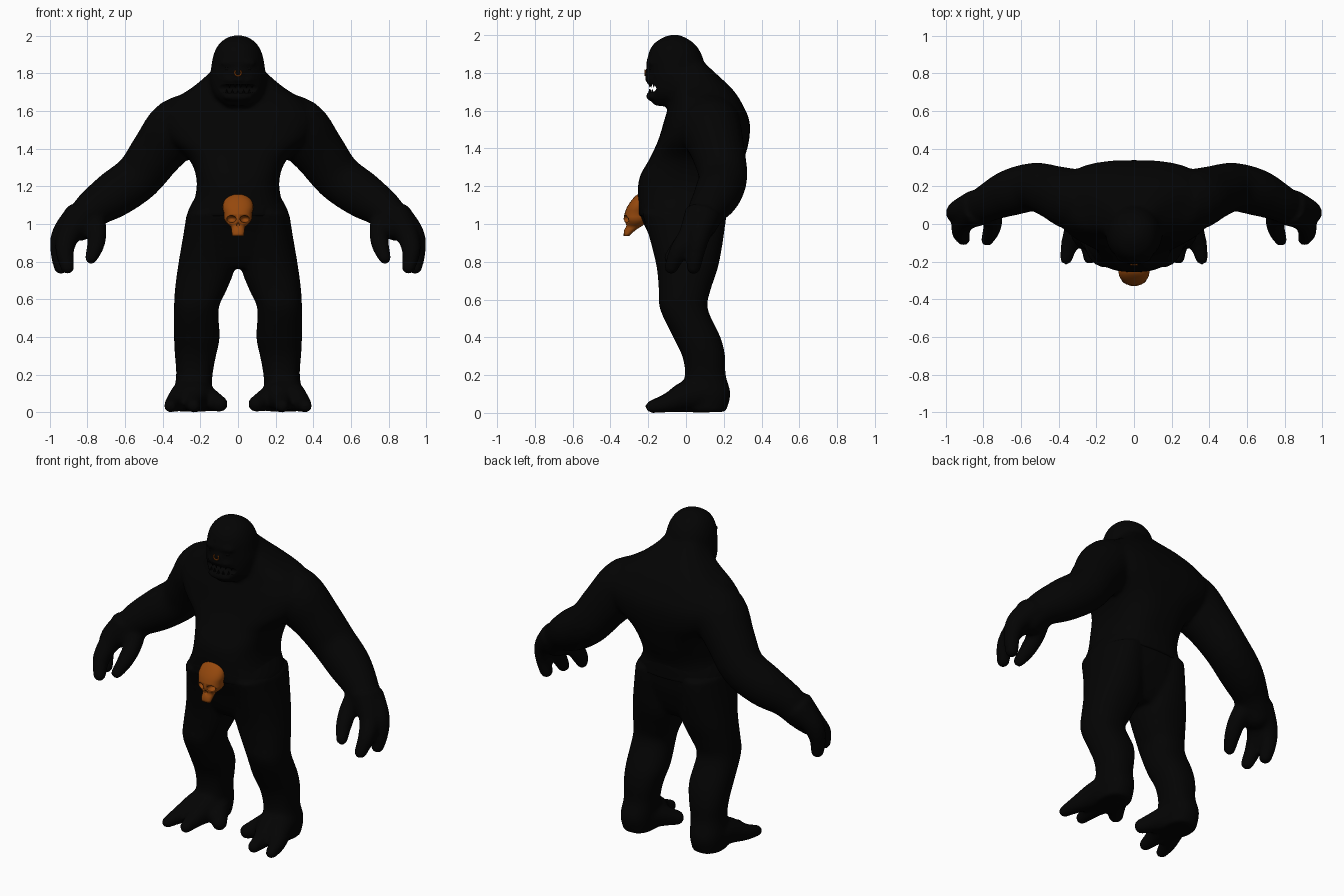
import bpy, bmesh, math
from mathutils import Vector, Matrix

if "Cube" in bpy.data.objects:
    bpy.data.objects.remove(bpy.data.objects["Cube"])


def material(name, rgb):
    m = bpy.data.materials.new(name)
    m.diffuse_color = (*rgb, 1)
    m.use_nodes = True
    m.node_tree.nodes["Principled BSDF"].inputs["Base Color"].default_value = m.diffuse_color
    return m


BLACK = material("black_hide", (0.001, 0.001, 0.001))
ORANGE = material("burnt_orange", (0.30, 0.065, 0.004))


def finish(bm, name, mat):
    bmesh.ops.recalc_face_normals(bm, faces=bm.faces)
    me = bpy.data.meshes.new(name)
    bm.to_mesh(me)
    bm.free()
    for p in me.polygons:
        p.use_smooth = True
    ob = bpy.data.objects.new(name, me)
    bpy.context.collection.objects.link(ob)
    me.materials.append(mat)
    return ob


def resample(rows, k=4):
    # smooth curve through rows of numbers
    out = []
    for i in range(len(rows) - 1):
        a, b, c, d = (rows[max(0, min(len(rows) - 1, j))] for j in (i - 1, i, i + 1, i + 2))
        for s in range(k):
            t = s / k
            out.append([q + 0.5 * t * (r - p + t * (2*p - 5*q + 4*r - w + t * (3*(q - r) + w - p)))
                        for p, q, r, w in zip(a, b, c, d)])
    return out + [list(rows[-1])]


def skin(bm, rings):
    vs = [[bm.verts.new(p) for p in r] for r in rings]
    n = len(vs[0])
    for a, b in zip(vs, vs[1:]):
        for i in range(n):
            bm.faces.new((a[i], a[(i + 1) % n], b[(i + 1) % n], b[i]))
    bm.faces.new(vs[0])
    bm.faces.new(vs[-1])


def loft(bm, rows, side=1, n=32, power=2.3, k=4):
    # rows: z, x_min, x_max, y_front, y_back
    rings = []
    for z, x0, x1, yf, yb in resample(rows, k):
        ring = []
        for i in range(n):
            c, s = math.cos(math.tau * i / n), math.sin(math.tau * i / n)
            u = math.copysign(abs(c) ** (2 / power), c)
            v = math.copysign(abs(s) ** (2 / power), s)
            ring.append((side * ((x0 + x1) / 2 + u * (x1 - x0) / 2),
                         (yf + yb) / 2 + v * (yb - yf) / 2, z))
        rings.append(ring)
    skin(bm, rings)


def ball(bm, c, r):
    bmesh.ops.create_uvsphere(bm, u_segments=24, v_segments=14, radius=1,
                              matrix=Matrix.Translation(c) @ Matrix.Diagonal((*r, 1)))


def limb(bm, rows, side=1, n=20):
    # rows: x, y, z, radius, with a rounded tip
    pts = resample(rows)
    rings = []
    for i, (x, y, z, r) in enumerate(pts):
        d = Vector(pts[min(i + 1, len(pts) - 1)][:3]) - Vector(pts[max(i - 1, 0)][:3])
        q = d.to_track_quat('Z', 'Y')
        ring = []
        for j in range(n):
            t = math.tau * j / n
            p = Vector((x, y, z)) + q @ Vector((r * math.cos(t), r * math.sin(t), 0))
            ring.append((side * p.x, p.y, p.z))
        rings.append(ring)
    skin(bm, rings)
    x, y, z, r = rows[-1]
    ball(bm, (side * x, y, z), (r, r, r))


def sym(rows):
    return [(z, -w, w, f, b) for z, w, f, b in rows]


def cut(ob, cutter):
    cutter.hide_render = True
    cutter.hide_set(True)
    m = ob.modifiers.new("cut", 'BOOLEAN')
    m.operation = 'DIFFERENCE'
    m.solver = 'EXACT'
    m.object = cutter


bm = bmesh.new()
# torso with hunched back
loft(bm, sym([(.765, .10, -.11, .11), (.82, .20, -.15, .15), (.95, .262, -.2, .198), (1.05, .262, -.245, .215),
              (1.15, .226, -.256, .23), (1.25, .222, -.245, .275), (1.35, .265, -.19, .31),
              (1.45, .38, -.145, .335), (1.55, .415, -.115, .335), (1.65, .355, -.085, .29),
              (1.72, .25, -.08, .24), (1.80, .155, -.08, .155), (1.87, .10, -.08, .08)]), power=2.65)
# head
loft(bm, sym([(1.625, .06, -.165, -.04), (1.68, .125, -.195, .05), (1.76, .15, -.2, .1),
              (1.83, .143, -.205, .1), (1.90, .13, -.2, .082), (1.955, .102, -.17, .045),
              (1.988, .06, -.12, -.005), (2.002, .02, -.08, -.04)]), power=2.1)
# face: brow, nose, lips
ball(bm, (0, -.185, 1.855), (.10, .028, .02))
ball(bm, (0, -.2, 1.80), (.035, .02, .022))
ball(bm, (0, -.18, 1.765), (.085, .038, .02))
ball(bm, (0, -.175, 1.675), (.085, .04, .024))
for s in (-1, 1):
    # leg
    loft(bm, [(1.06, .02, .272, -.235, .212), (.95, .02, .289, -.2, .202), (.78, .015, .318, -.157, .172),
              (.65, .06, .335, -.144, .13), (.55, .103, .34, -.138, .115), (.40, .097, .34, -.068, .183),
              (.30, .117, .335, -.02, .207), (.20, .135, .328, -.005, .21), (.10, .14, .34, -.03, .236),
              (.005, .15, .33, 0, .21)], s)
    # foot with three toes
    limb(bm, [(.24, .11, .1, .1), (.285, .0, .085, .08), (.338, -.1, .05, .05), (.36, -.183, .033, .034)], s)
    limb(bm, [(.23, .11, .1, .1), (.225, .0, .085, .085), (.235, -.09, .055, .055), (.235, -.178, .034, .036)], s)
    limb(bm, [(.21, .09, .09, .085), (.145, .01, .065, .06), (.097, -.045, .045, .044)], s)
    # shoulder and arm
    limb(bm, [(.20, .12, 1.53, .165), (.32, .13, 1.505, .165), (.43, .17, 1.38, .142), (.53, .196, 1.25, .13),
              (.66, .165, 1.155, .124), (.77, .115, 1.08, .102), (.84, .075, 1.0, .09)], s)
    # thumb and two fingers
    limb(bm, [(.79, .1, 1.05, .08), (.75, .03, .96, .054), (.758, -.035, .88, .046), (.78, -.085, .82, .034)], s)
    limb(bm, [(.83, .08, 1.05, .09), (.90, .02, .94, .062), (.92, -.04, .855, .05), (.905, -.078, .77, .037)], s)
    limb(bm, [(.84, .1, 1.04, .085), (.925, .07, .95, .064), (.951, .055, .86, .049), (.94, .04, .77, .038)], s)
body = finish(bm, "body", BLACK)
m = body.modifiers.new("merge", 'REMESH')
m.mode = 'VOXEL'
m.voxel_size = .012
m.use_smooth_shade = True
m = body.modifiers.new("soften", 'SMOOTH')
m.factor = .5
m.iterations = 9

# open mouth
bm = bmesh.new()
ball(bm, (0, -.195, 1.718), (.25, .042, .024))
cut(body, finish(bm, "mouth_cutter", BLACK))

# teeth
bm = bmesh.new()
for i in range(-2, 3):
    for up in (0, 1):
        x = (i + .5 * up) * .03
        y = -.193 + x * x * 4
        mat = Matrix.Translation((x, y, 1.736 if up else 1.702)) @ Matrix.Rotation(math.pi * up, 4, 'X')
        bmesh.ops.create_cone(bm, cap_ends=True, segments=8, radius1=.009, radius2=.001, depth=.028, matrix=mat)
finish(bm, "teeth", BLACK)

# eyes
bm = bmesh.new()
for s in (-1, 1):
    ball(bm, (s * .055, -.182, 1.826), (.018, .015, .013))
finish(bm, "eyes", BLACK)

# nose ring
bm = bmesh.new()
rings = []
for i in range(17):
    a = math.pi * (.75 + 1.5 * i / 16)
    d = Vector((math.cos(a), 0, math.sin(a)))
    rings.append([Vector((0, -.217, 1.803)) + d * (.017 + .004 * math.cos(t)) + Vector((0, .004 * math.sin(t), 0))
                  for t in (math.tau * j / 8 for j in range(8))])
skin(bm, rings)
finish(bm, "nose_ring", ORANGE)

# flared hem at the waist
bm = bmesh.new()
loft(bm, sym([(1.04, .25, -.23, .20), (1.045, .268, -.25, .221), (1.07, .264, -.254, .223),
              (1.11, .245, -.256, .226), (1.15, .222, -.25, .226)]), n=48, k=3, power=2.45)
finish(bm, "waist_hem", BLACK)

# skull buckle
bm = bmesh.new()
loft(bm, sym([(.937, .03, -.330, -.30), (.965, .035, -.328, -.27), (.985, .038, -.318, -.24),
              (1.0, .056, -.318, -.22), (1.025, .074, -.330, -.2), (1.055, .074, -.325, -.2),
              (1.09, .082, -.312, -.2), (1.13, .07, -.285, -.2), (1.155, .04, -.26, -.2), (1.162, .01, -.24, -.21)]),
     n=24, power=2.3, k=2)
skull = finish(bm, "skull_buckle", ORANGE)
bm = bmesh.new()
for s in (-1, 1):
    ball(bm, (s * .036, -.322, 1.026), (.026, .04, .019))
    ball(bm, (s * .062, -.30, .982), (.022, .03, .018))
ball(bm, (0, -.33, .994), (.01, .022, .014))
cut(skull, finish(bm, "socket_cutter", ORANGE))
